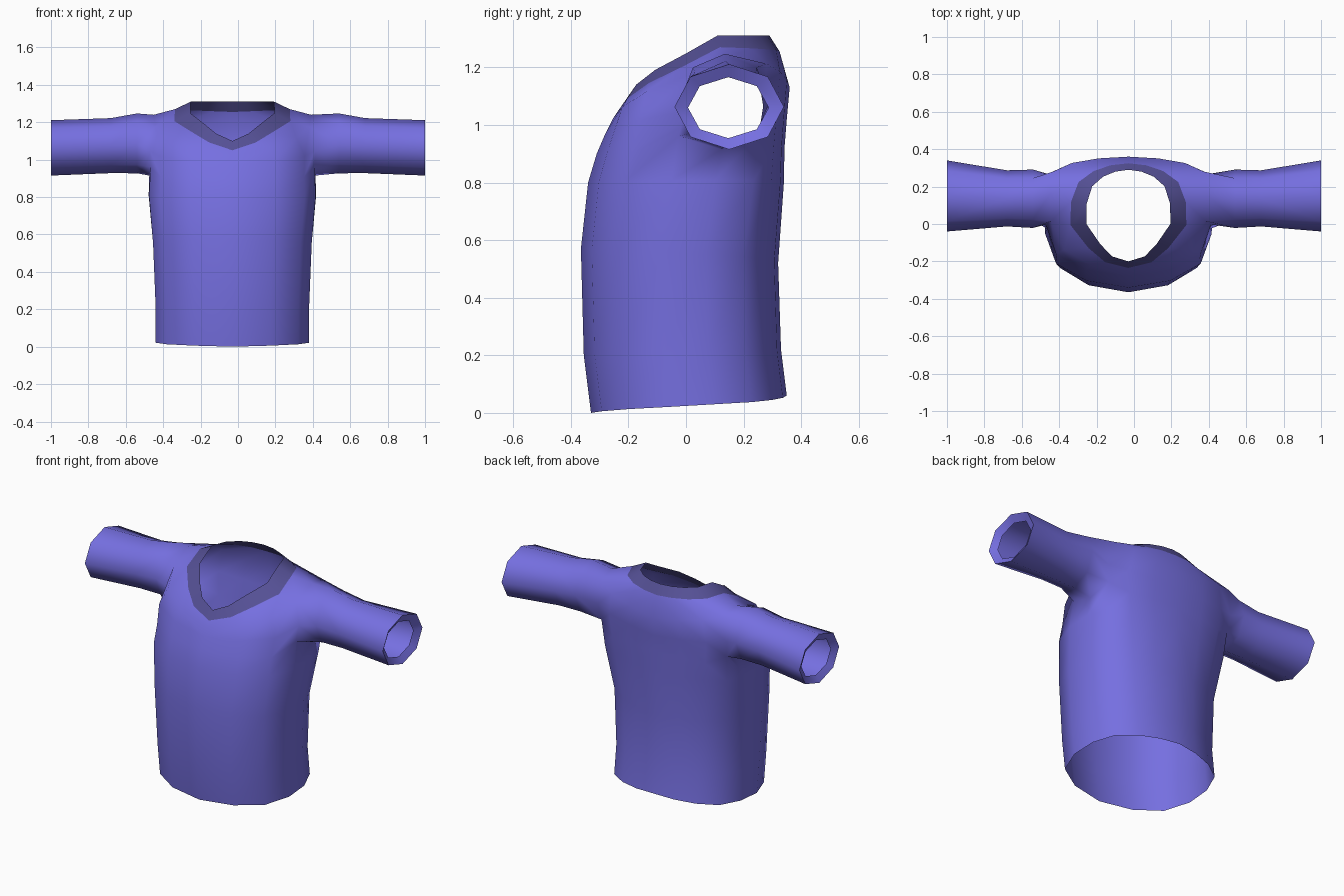
import bpy, bmesh
from math import sin, cos, radians

if "Cube" in bpy.data.objects:
    bpy.data.objects.remove(bpy.data.objects["Cube"])

# Half cross-sections, front centre to back centre (width, depth fractions)
SQUARE = [(0, 0), (.5, .055), (.86, .19), (.98, .44), (1, .67),
          (.96, .87), (.72, .945), (.38, .985), (0, 1)]
ROUND = [(0, 0), (.5, .055), (.86, .19), (1, .41), (.99, .63),
         (.86, .82), (.6, .925), (.31, .98), (0, 1)]
# Rows: half width, front y, back y, z at front / side / back,
# front-corner narrowing, roundness of the back
BODY = [(.41, -.33, .35, 0, .03, .06, 1, 1),
        (.41, -.355, .33, .2, .21, .22, 1, 1),
        (.425, -.365, .32, .57, .55, .52, 1, .9),
        (.45, -.34, .34, .8, .81, .8, 1, .5),
        (.445, -.31, .342, .9, .915, .92, 1, .15),
        (.45, -.28, .35, .97, 1.08, 1.02, 1, 0),
        (.42, -.255, .36, 1.02, 1.24, 1.13, .95, 0),
        (.31, -.235, .325, 1.05, 1.27, 1.255, .8, 1)]
NECK = [BODY[-1], (.225, -.2, .29, 1.10, 1.31, 1.31, .78, 1)]
# Sleeve rings: x, centre y, centre z, radius y, radius z (the last folds the cuff in)
SLEEVE = [(.54, .135, 1.087, .156, .160), (.68, .137, 1.075, .15, .147),
          (1, .15, 1.063, .19, .148), (.975, .147, 1.06, .14, .106)]
CENTRE = -.03


def material(name, colour):
    m = bpy.data.materials.new(name)
    m.diffuse_color = colour
    m.use_nodes = True
    m.node_tree.nodes["Principled BSDF"].inputs["Base Color"].default_value = m.diffuse_color
    return m


def half_grid(bm, rows, s):
    grid = []
    for w, yf, yb, zf, zs, zb, v, rnd in rows:
        ring = []
        for k in range(9):
            fx, fy = (a + (b - a) * rnd for a, b in zip(SQUARE[k], ROUND[k]))
            t = k / 4
            z = zf + (zs - zf) * t ** 1.2 if t < 1 else zs + (zb - zs) * (t - 1)
            x = fx * w * (v if k in (1, 2) else 1)
            ring.append(bm.verts.new((CENTRE + s * x, yf + (yb - yf) * fy, z)))
        grid.append(ring)
    return grid


def fill(bm, grid, skip=lambda r, k: False):
    for r in range(len(grid) - 1):
        for k in range(8):
            if not skip(r, k):
                bm.faces.new((grid[r][k], grid[r][k + 1],
                              grid[r + 1][k + 1], grid[r + 1][k]))


def finish(bm, name, mat):
    bmesh.ops.remove_doubles(bm, verts=bm.verts, dist=.0005)
    bmesh.ops.recalc_face_normals(bm, faces=bm.faces)
    # Open shell: make sure the frontmost face points towards the front
    f = min(bm.faces, key=lambda f: f.calc_center_median().y)
    if f.normal.y > 0:
        bmesh.ops.reverse_faces(bm, faces=bm.faces)
    me = bpy.data.meshes.new(name)
    bm.to_mesh(me)
    bm.free()
    ob = bpy.data.objects.new(name, me)
    bpy.context.collection.objects.link(ob)
    me.materials.append(mat)
    bpy.ops.object.select_all(action='DESELECT')
    ob.select_set(True)
    bpy.context.view_layer.objects.active = ob
    bpy.ops.object.shade_smooth_by_angle(angle=radians(85))


# Body with both sleeves growing out of the armholes
bm = bmesh.new()
for s in (1, -1):
    g = half_grid(bm, BODY, s)
    # Round off the lower corners of the armhole
    g[4][3].co.z += .05
    g[4][5].co.z += .05
    fill(bm, g, lambda r, k: r in (4, 5) and k in (3, 4))
    ring = [g[r][k] for r, k in ((4, 3), (4, 4), (4, 5), (5, 5),
                                 (6, 5), (6, 4), (6, 3), (5, 3))]
    for x, cy, cz, ry, rz in SLEEVE:
        new = [bm.verts.new((s * x, cy + ry * cos(radians(45 * i - 135)),
                             cz + rz * sin(radians(45 * i - 135)))) for i in range(8)]
        for i in range(8):
            j = (i + 1) % 8
            bm.faces.new((ring[i], ring[j], new[j], new[i]))
        ring = new
finish(bm, "shirt_body", material("fabric", (.18, .16, .75, 1)))

# Collar band around the V neck
bm = bmesh.new()
for s in (1, -1):
    fill(bm, half_grid(bm, NECK, s))
finish(bm, "collar", material("collar_fabric", (.09, .08, .3, 1)))
